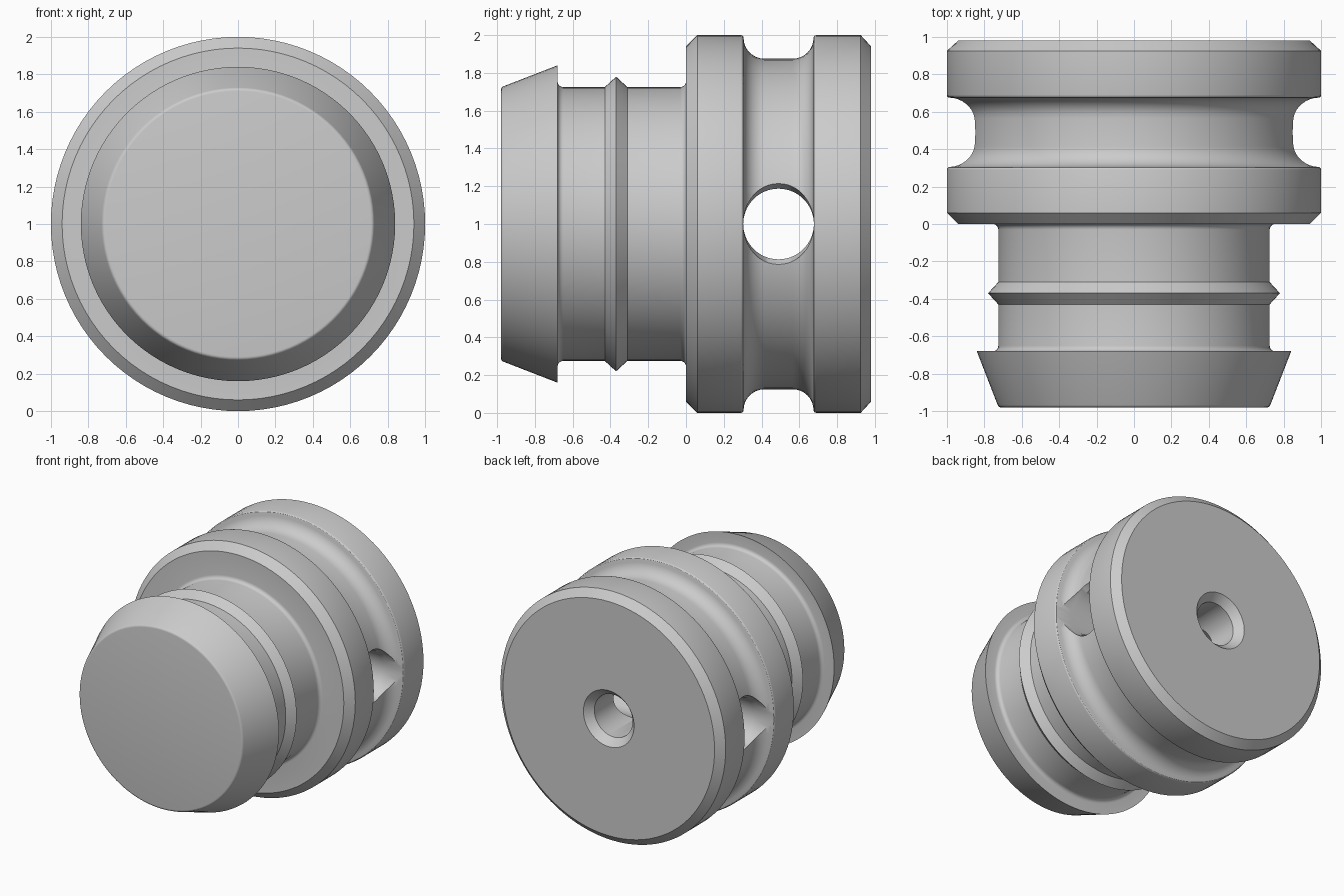
import bpy
import bmesh
from math import cos, sin, pi, radians
from mathutils import Matrix, Vector

cube = bpy.data.objects.get("Cube")
if cube:
    bpy.data.objects.remove(cube, do_unlink=True)

SEGMENTS = 96
AXIS = Vector((0, 0, 1))      # centre of the turned body, lying along y
HOLE_Y, HOLE_R = 0.49, 0.187

metal = bpy.data.materials.new("plain grey")
metal.use_nodes = True
grey = (0.6, 0.6, 0.6, 1)
metal.diffuse_color = grey
metal.node_tree.nodes["Principled BSDF"].inputs["Base Color"].default_value = grey


def new_object(name, bm):
    bmesh.ops.recalc_face_normals(bm, faces=bm.faces)
    mesh = bpy.data.meshes.new(name)
    bm.to_mesh(mesh)
    bm.free()
    obj = bpy.data.objects.new(name, mesh)
    bpy.context.collection.objects.link(obj)
    mesh.materials.append(metal)
    return obj


def arc(y, r, radius, start, end, steps=8):
    """Points of an arc in the (y, radius) profile plane, angles in degrees."""
    angles = [radians(start + (end - start) * i / steps) for i in range(steps + 1)]
    return [(y + radius * cos(a), r + radius * sin(a)) for a in angles]


def lathe(name, profile):
    """Turn a (y, radius) profile around the y axis."""
    bm = bmesh.new()
    verts = [bm.verts.new((r, y, 1)) for y, r in profile]
    edges = [bm.edges.new(pair) for pair in zip(verts, verts[1:])]
    bmesh.ops.spin(bm, geom=verts + edges, cent=AXIS, axis=(0, 1, 0),
                   angle=2 * pi, steps=SEGMENTS)
    bmesh.ops.remove_doubles(bm, verts=bm.verts, dist=0.0005)
    return new_object(name, bm)


# Profile: barbed nose, ribbed stem, grooved head, countersunk bore
STEM, F = 0.725, 0.03
nose = [(-0.98, 0)] + arc(-0.96, 0.71, 0.02, 180, 110, 4) + [(-0.68, 0.84)]
stem = (arc(-0.68 + F, STEM + F, F, 180, 270, 5)
        + [(-0.43, STEM), (-0.37, 0.78), (-0.31, STEM)]
        + arc(-F, STEM + F, F, 270, 360, 5))
groove = (arc(0.29, 0.985, 0.015, 90, 0, 3)
          + arc(0.415, 0.985, 0.11, 180, 270)
          + arc(0.565, 0.985, 0.11, 270, 360)
          + arc(0.69, 0.985, 0.015, 180, 90, 3))
head = [(0, 0.94), (0.06, 1)] + groove + [(0.925, 1), (0.98, 0.94)]
bore = [(0.98, 0.225), (0.92, 0.17), (HOLE_Y, 0.17), (HOLE_Y, 0)]
plug = lathe("plug_body", nose + stem + head + bore)

# Cross hole cutter, its mouths stretched upright where they meet the groove
bm = bmesh.new()
rings = []
for x, height in ((-1.2, 0.215), (-0.85, 0.215), (-0.81, HOLE_R),
                  (0.81, HOLE_R), (0.85, 0.215), (1.2, 0.215)):
    rings.append([bm.verts.new((x, HOLE_Y + HOLE_R * cos(2 * pi * i / 64),
                                1 + height * sin(2 * pi * i / 64)))
                  for i in range(64)])
for a, b in zip(rings, rings[1:]):
    for i in range(64):
        j = (i + 1) % 64
        bm.faces.new((a[i], a[j], b[j], b[i]))
bm.faces.new(rings[0])
bm.faces.new(rings[-1])
cutter = new_object("cross_hole_cutter", bm)

cut = plug.modifiers.new("cross hole", 'BOOLEAN')
cut.operation = 'DIFFERENCE'
cut.solver = 'EXACT'
cut.object = cutter

bpy.ops.object.select_all(action='DESELECT')
plug.select_set(True)
bpy.context.view_layer.objects.active = plug
bpy.ops.object.modifier_apply(modifier=cut.name)
bpy.data.objects.remove(cutter, do_unlink=True)
bpy.ops.object.shade_smooth_by_angle(angle=radians(30))
